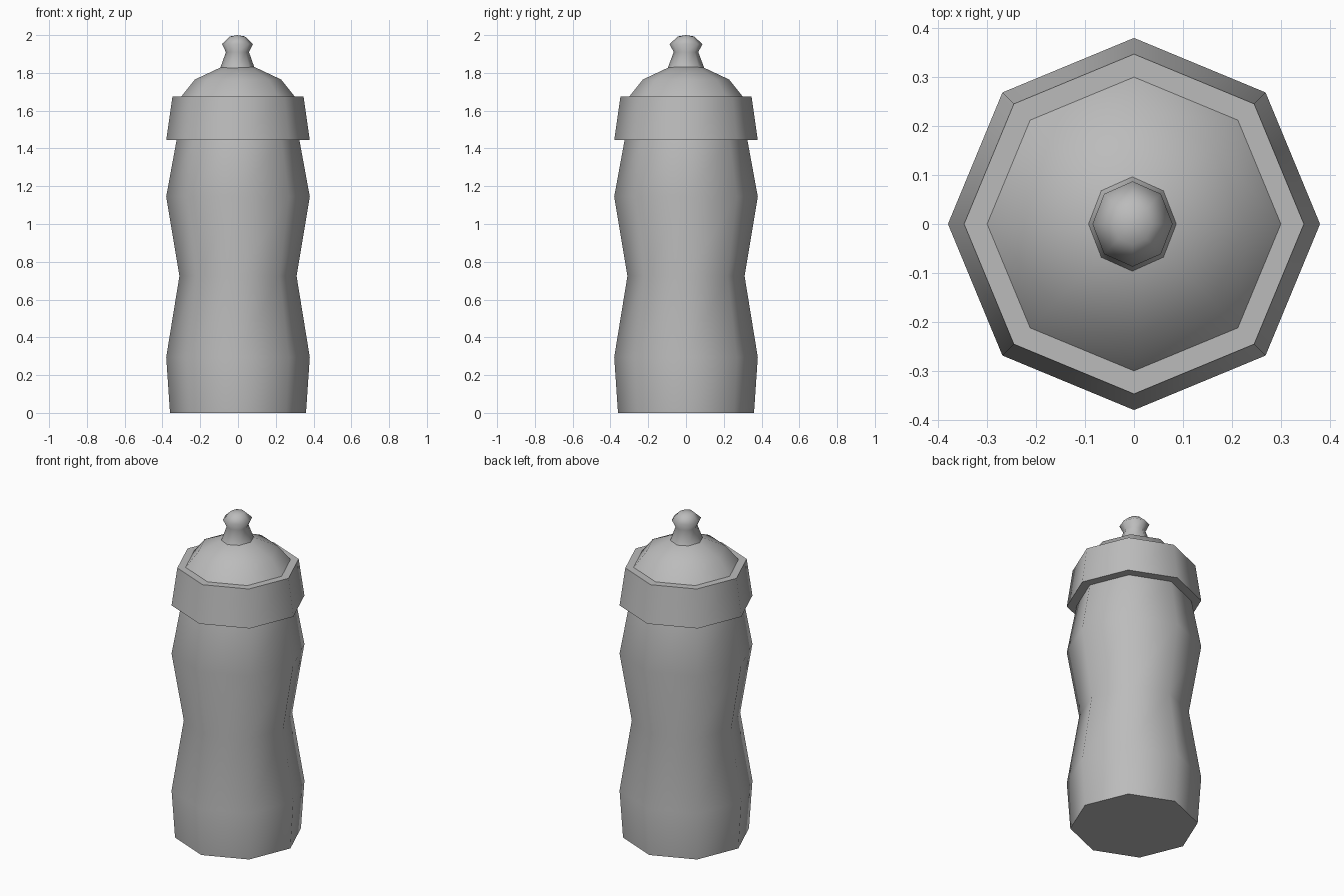
import bpy, bmesh
from math import cos, sin, radians, tau

cube = bpy.data.objects.get("Cube")
if cube:
    bpy.data.objects.remove(cube)

SIDES = 8

grey = bpy.data.materials.new("grey_plastic")
grey.use_nodes = True
colour = (0.5, 0.5, 0.5, 1)
grey.diffuse_color = colour
grey.node_tree.nodes["Principled BSDF"].inputs["Base Color"].default_value = colour


def lathe(name, profile, smooth_angle, sx=1, sy=1, dx=0):
    """Turn (radius, height) points into an eight-sided shell; radius 0 makes a tip."""
    bm = bmesh.new()
    rings = []
    for r, z in profile:
        if r == 0:
            rings.append([bm.verts.new((dx, 0, z))] * SIDES)
        else:
            rings.append([bm.verts.new((dx + sx * r * cos(tau * i / SIDES),
                                        sy * r * sin(tau * i / SIDES), z))
                          for i in range(SIDES)])
    for low, high in zip(rings, rings[1:]):
        for i in range(SIDES):
            j = (i + 1) % SIDES
            corners = dict.fromkeys((low[i], low[j], high[j], high[i]))
            bm.faces.new(list(corners))
    bmesh.ops.recalc_face_normals(bm, faces=bm.faces)
    mesh = bpy.data.meshes.new(name)
    bm.to_mesh(mesh)
    bm.free()
    mesh.materials.append(grey)
    obj = bpy.data.objects.new(name, mesh)
    bpy.context.collection.objects.link(obj)
    bpy.ops.object.select_all(action='DESELECT')
    obj.select_set(True)
    bpy.context.view_layer.objects.active = obj
    bpy.ops.object.shade_smooth_by_angle(angle=radians(smooth_angle))
    return obj


# Waisted bottle body with a flat base
lathe("bottle_body", [(0, 0), (0.36, 0), (0.38, 0.295), (0.31, 0.725),
                      (0.38, 1.145), (0.325, 1.445), (0, 1.445)], 60)

# Tapered screw collar with flat rims
lathe("lid_collar", [(0.3, 1.445), (0.38, 1.445), (0.347, 1.675),
                     (0.3, 1.675), (0.3, 1.445)], 60)

# Domed lid
lathe("lid_dome", [(0.3, 1.675), (0.228, 1.765), (0.09, 1.83), (0, 1.83)], 60)

# Drinking spout with a pinched neck and rounded tip
lathe("spout", [(0.097, 1.825), (0.065, 1.91), (0.087, 1.953),
                (0.042, 1.993), (0, 2.0)], 85, sx=0.94, dx=-0.003)
